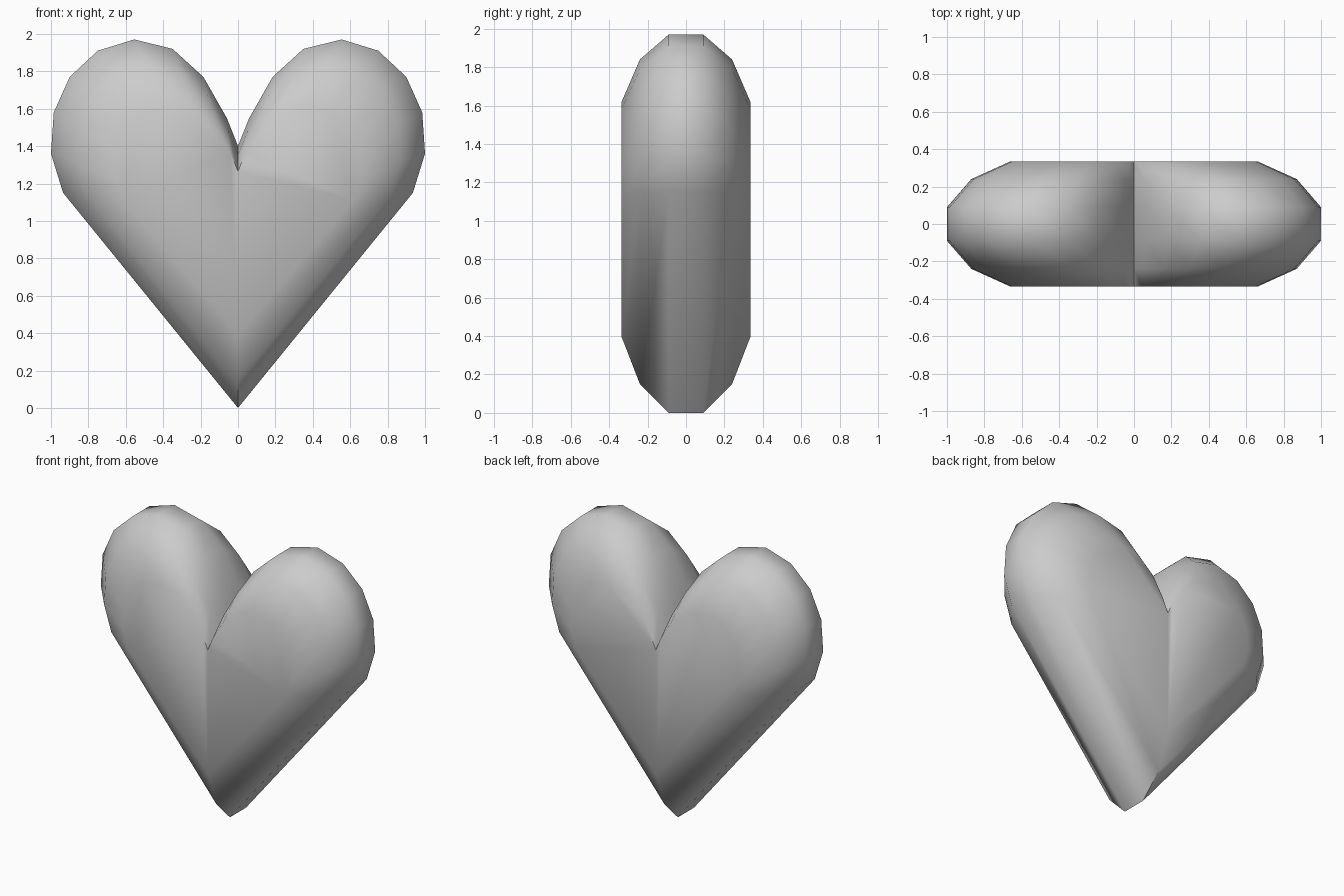
import bpy, bmesh

if "Cube" in bpy.data.objects:
    bpy.data.objects.remove(bpy.data.objects["Cube"])

# right half of the heart outline (x, z), from tip round the lobe to the cleft
half = [(0, 0), (0.935, 1.15), (1.0, 1.36), (0.985, 1.58), (0.90, 1.77),
        (0.75, 1.91), (0.555, 1.97), (0.35, 1.92), (0.185, 1.77),
        (0.06, 1.55), (0, 1.40)]
outline = half + [(-x, z) for x, z in half[-2:0:-1]]
cleft = len(half) - 1
n = len(outline)

# depth levels: y, width scale, height scale, lift of the tip
front = [(-0.335, 0.66, 0.622, 0.395), (-0.24, 0.87, 0.858, 0.15), (-0.09, 1, 1, 0)]
levels = front + [(-y, sx, sz, lift) for y, sx, sz, lift in reversed(front)]

# pillowed body: scaled outline rings joined by bands
bm = bmesh.new()
rings = [[bm.verts.new((x * sx, y, z * sz + lift)) for x, z in outline]
         for y, sx, sz, lift in levels]
for a, b in zip(rings, rings[1:]):
    for i in range(n):
        j = (i + 1) % n
        bm.faces.new((a[i], a[j], b[j], b[i]))

# front and back caps, split along the centre line
for ring in (rings[0], rings[-1]):
    bm.faces.new(ring[:cleft + 1])
    bm.faces.new(ring[cleft:] + ring[:1])
bmesh.ops.recalc_face_normals(bm, faces=bm.faces[:])

mesh = bpy.data.meshes.new("heart")
bm.to_mesh(mesh)
bm.free()
heart = bpy.data.objects.new("heart", mesh)
bpy.context.collection.objects.link(heart)

# smooth surface with a sharp cleft and tip
bpy.context.view_layer.objects.active = heart
heart.select_set(True)
bpy.ops.object.shade_smooth_by_angle(angle=1.1)
